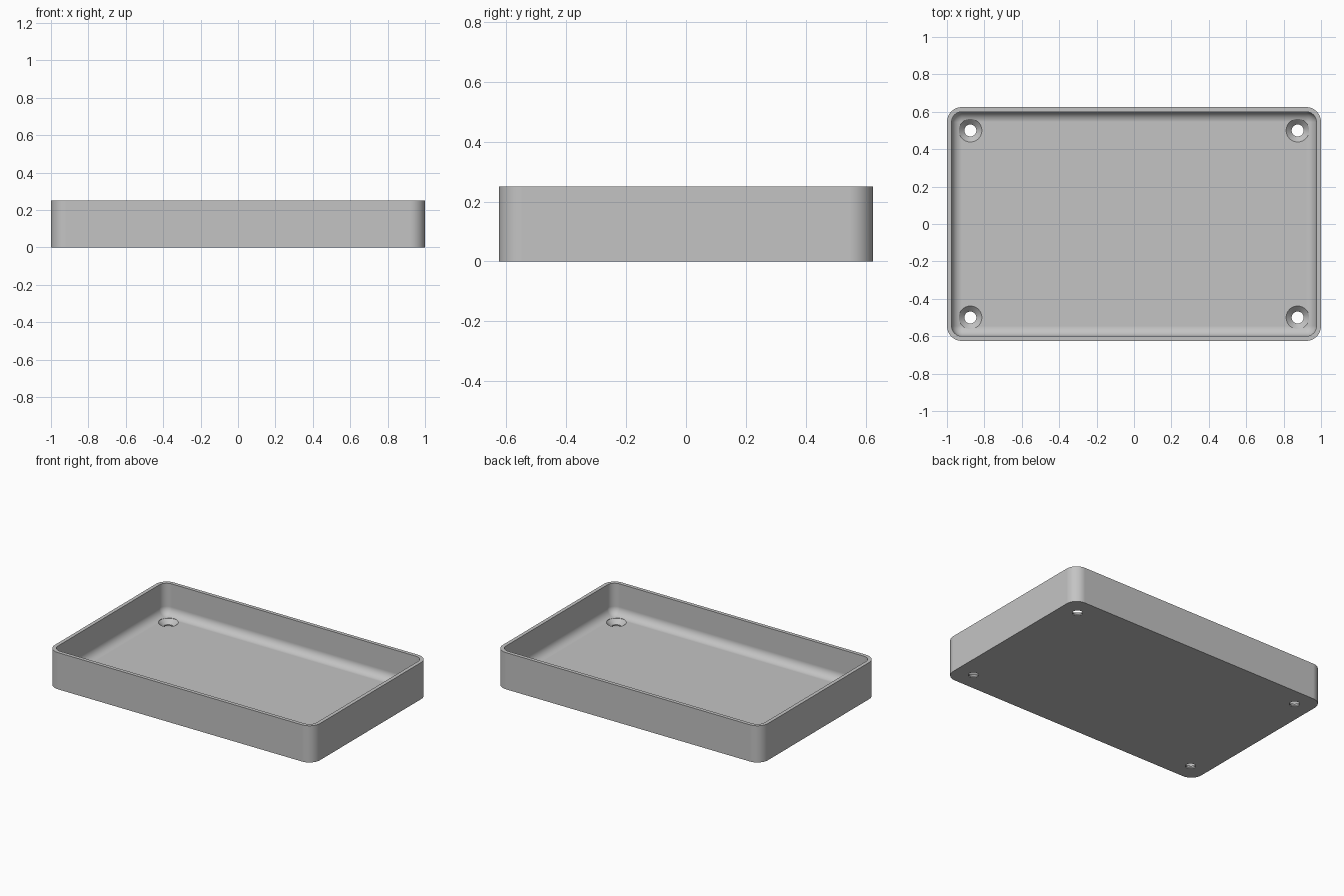
import bpy, bmesh, math

if "Cube" in bpy.data.objects:
    bpy.data.objects.remove(bpy.data.objects["Cube"], do_unlink=True)

HALF_X, HALF_Y, HEIGHT = 1.0, 0.625, 0.25
CORNER, WALL, FLOOR = 0.08, 0.025, 0.0375
FILLET = CORNER - WALL

grey = bpy.data.materials.new("plain grey")
grey.use_nodes = True
colour = (0.55, 0.55, 0.55, 1)
grey.diffuse_color = colour
grey.node_tree.nodes["Principled BSDF"].inputs["Base Color"].default_value = colour


def rounded_rectangle(inset, z, steps=12):
    """Outline of the tray moved inwards by inset."""
    r = max(CORNER - inset, 0.002)
    points = []
    for quarter, (sx, sy) in enumerate([(1, 1), (-1, 1), (-1, -1), (1, -1)]):
        cx, cy = sx * (HALF_X - inset - r), sy * (HALF_Y - inset - r)
        for i in range(steps + 1):
            a = (quarter + i / steps) * math.pi / 2
            points.append((cx + r * math.cos(a), cy + r * math.sin(a), z))
    return points


def circle(cx, cy, r, z, sides=48):
    angles = [2 * math.pi * i / sides for i in range(sides)]
    return [(cx + r * math.cos(a), cy + r * math.sin(a), z) for a in angles]


def loft(bm, outlines):
    """Skin matching outlines and cap both ends."""
    rings = [[bm.verts.new(p) for p in outline] for outline in outlines]
    for low, high in zip(rings, rings[1:]):
        for i in range(len(low)):
            j = (i + 1) % len(low)
            bm.faces.new((low[i], low[j], high[j], high[i]))
    bm.faces.new(rings[0][::-1])
    bm.faces.new(rings[-1])


def finish(bm, name):
    bmesh.ops.recalc_face_normals(bm, faces=bm.faces)
    mesh = bpy.data.meshes.new(name)
    bm.to_mesh(mesh)
    bm.free()
    mesh.materials.append(grey)
    obj = bpy.data.objects.new(name, mesh)
    bpy.context.collection.objects.link(obj)
    return obj


# Tray shell: outer wall, rim, inner wall, floor fillet
outlines = [rounded_rectangle(0, 0), rounded_rectangle(0, HEIGHT),
            rounded_rectangle(WALL, HEIGHT)]
for i in range(13):
    a = i / 12 * math.pi / 2
    outlines.append(rounded_rectangle(WALL + FILLET * (1 - math.cos(a)),
                                      FLOOR + FILLET * (1 - math.sin(a))))
bm = bmesh.new()
loft(bm, outlines)
tray = finish(bm, "tray")

# Countersunk screw holes near the corners
bm = bmesh.new()
for x in (-0.875, 0.875):
    for y in (-0.5, 0.5):
        loft(bm, [circle(x, y, 0.032, -0.05), circle(x, y, 0.032, 0.008),
                  circle(x, y, 0.0615, FLOOR), circle(x, y, 0.0615, 0.15)])
cutter = finish(bm, "screw_hole_cutter")
cutter.hide_render = True

cut = tray.modifiers.new("screw holes", "BOOLEAN")
cut.operation = "DIFFERENCE"
cut.solver = "EXACT"
cut.object = cutter
bpy.ops.object.select_all(action="DESELECT")
tray.select_set(True)
bpy.context.view_layer.objects.active = tray
bpy.ops.object.modifier_apply(modifier=cut.name)
bpy.data.objects.remove(cutter, do_unlink=True)

# Smooth curves, crisp edges, flat floor
bpy.ops.object.shade_smooth_by_angle(angle=math.radians(30))
normals = tray.modifiers.new("flat floor normals", "WEIGHTED_NORMAL")
normals.keep_sharp = True
